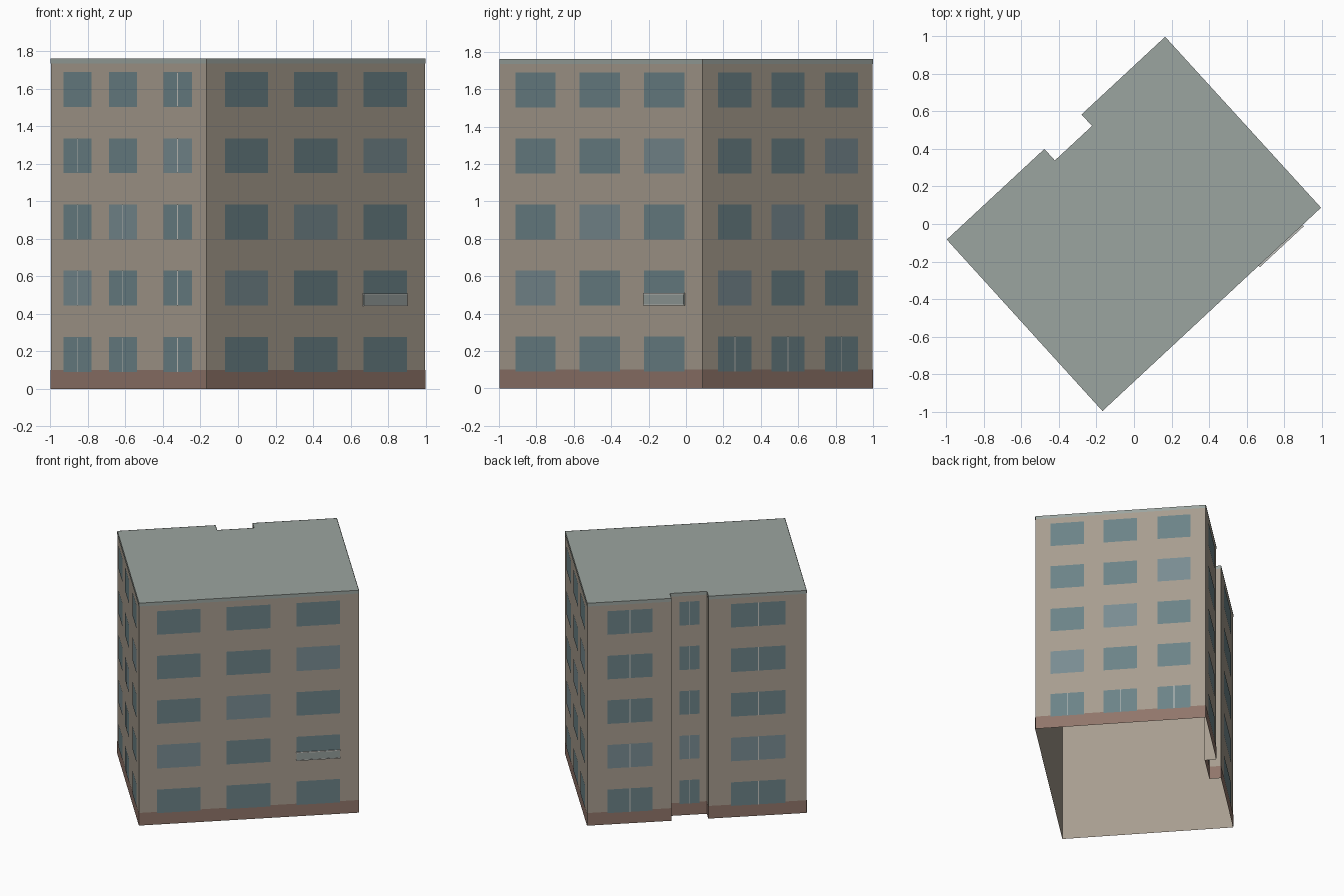
import bpy
from mathutils import Vector

if "Cube" in bpy.data.objects:
    bpy.data.objects.remove(bpy.data.objects["Cube"])

H = 1.76                       # building height
ROWS = [0.091 + 0.353 * i for i in range(5)]
WIN_H = 0.186


def material(name, rgb):
    m = bpy.data.materials.new(name)
    m.diffuse_color = (*rgb, 1)
    m.use_nodes = True
    m.node_tree.nodes["Principled BSDF"].inputs["Base Color"].default_value = m.diffuse_color
    return m


STONE = material("beige_render", (0.386, 0.337, 0.275))
BRICK = material("brick_plinth", (0.28, 0.18, 0.145))
ROOF = material("grey_roof", (0.33, 0.375, 0.35))
GLASS = material("glass", (0.15, 0.227, 0.246))
PALE = material("pale_glass", (0.19, 0.262, 0.287))
FRAME = material("frame", (0.55, 0.55, 0.52))
PANEL = material("balcony_panel", (0.30, 0.34, 0.33))


def make(name, polys, mat):
    """Object from a list of polygons (each a list of points)."""
    verts, faces = [], []
    for poly in polys:
        faces.append(range(len(verts), len(verts) + len(poly)))
        verts += poly
    mesh = bpy.data.meshes.new(name)
    mesh.from_pydata(verts, [], [list(f) for f in faces])
    mesh.materials.append(mat)
    ob = bpy.data.objects.new(name, mesh)
    bpy.context.collection.objects.link(ob)
    return ob


def patch(p, q, t0, t1, z0, z1, off=0.0):
    """Upright quad on wall p-q between fractions t0 and t1, pushed outwards."""
    d = q - p
    n = Vector((d.y, -d.x)).normalized() * off
    a, b = p + d * t0 + n, p + d * t1 + n
    return [(*a, z0), (*b, z0), (*b, z1), (*a, z1)]


# Footprint: rotated rectangle with a shallow notch in the back wall
A, B = Vector((-0.998, -0.083)), Vector((-0.168, -0.997))
C, D = Vector((0.997, 0.087)), Vector((0.166, 0.998))
inward = (B - A).normalized() * 0.083
N1, N4 = D.lerp(A, 0.383), D.lerp(A, 0.553)
N2, N3 = N1 + inward, N4 + inward
ring = [A, B, C, D, N1, N2, N3, N4]
edges = list(zip(ring, ring[1:] + ring[:1]))

# Walls (open underneath), roof, plinth and roof-edge band
make("walls", [patch(p, q, 0, 1, 0, H) for p, q in edges], STONE)
make("roof", [[(*p, H) for p in ring]], ROOF)
make("plinth", [patch(p, q, 0, 1, 0, 0.1, 0.002) for p, q in edges], BRICK)
make("roof_edge_band", [patch(p, q, 0, 1, 1.735, H, 0.002) for p, q in edges], ROOF)


def windows(name, p, q, columns, split):
    """Grid of windows; split(row, col) tells which have a centre mullion."""
    clear, pale, bars = [], [], []
    half = 0.003 / (q - p).length
    for r, z in enumerate(ROWS):
        for c, (t0, t1) in enumerate(columns):
            target = pale if r - c == 1 else clear
            target.append(patch(p, q, t0, t1, z, z + WIN_H, 0.004))
            if split(r, c):
                m = (t0 + t1) / 2
                bars.append(patch(p, q, m - half, m + half, z, z + WIN_H, 0.006))
    make(name + "_windows", clear, GLASS)
    if pale:
        make(name + "_pale_windows", pale, PALE)
    if bars:
        make(name + "_mullions", bars, FRAME)


windows("front_left", A, B, [(0.086, 0.264), (0.378, 0.557), (0.727, 0.912)],
        lambda r, c: r < (4, 3, 5)[c])
windows("front_right", B, C, [(0.082, 0.279), (0.398, 0.597), (0.716, 0.914)],
        lambda r, c: False)
windows("back_right", C, D, [(0.09, 0.285), (0.402, 0.597), (0.717, 0.912)],
        lambda r, c: r == 0)
windows("back_left_a", D, N1, [(0.238, 0.774)], lambda r, c: True)
windows("notch", N2, N3, [(0.26, 0.80)], lambda r, c: True)
windows("back_left_b", N4, A, [(0.23, 0.786)], lambda r, c: True)


def slab(name, p, q, t0, t1, z0, z1, depth, mat):
    """Thin box standing out from wall p-q."""
    back = patch(p, q, t0, t1, z0, z1)
    front = patch(p, q, t0, t1, z0, z1, depth)
    sides = [[back[i], back[(i + 1) % 4], front[(i + 1) % 4], front[i]] for i in range(4)]
    make(name, sides + [front], mat)


# Shallow balcony guard on one first-floor window
slab("balcony_panel", B, C, 0.716, 0.914, 0.447, 0.503, 0.008, PANEL)
slab("balcony_top_rail", B, C, 0.714, 0.916, 0.502, 0.509, 0.010, FRAME)
slab("balcony_bottom_rail", B, C, 0.714, 0.916, 0.442, 0.448, 0.010, FRAME)
